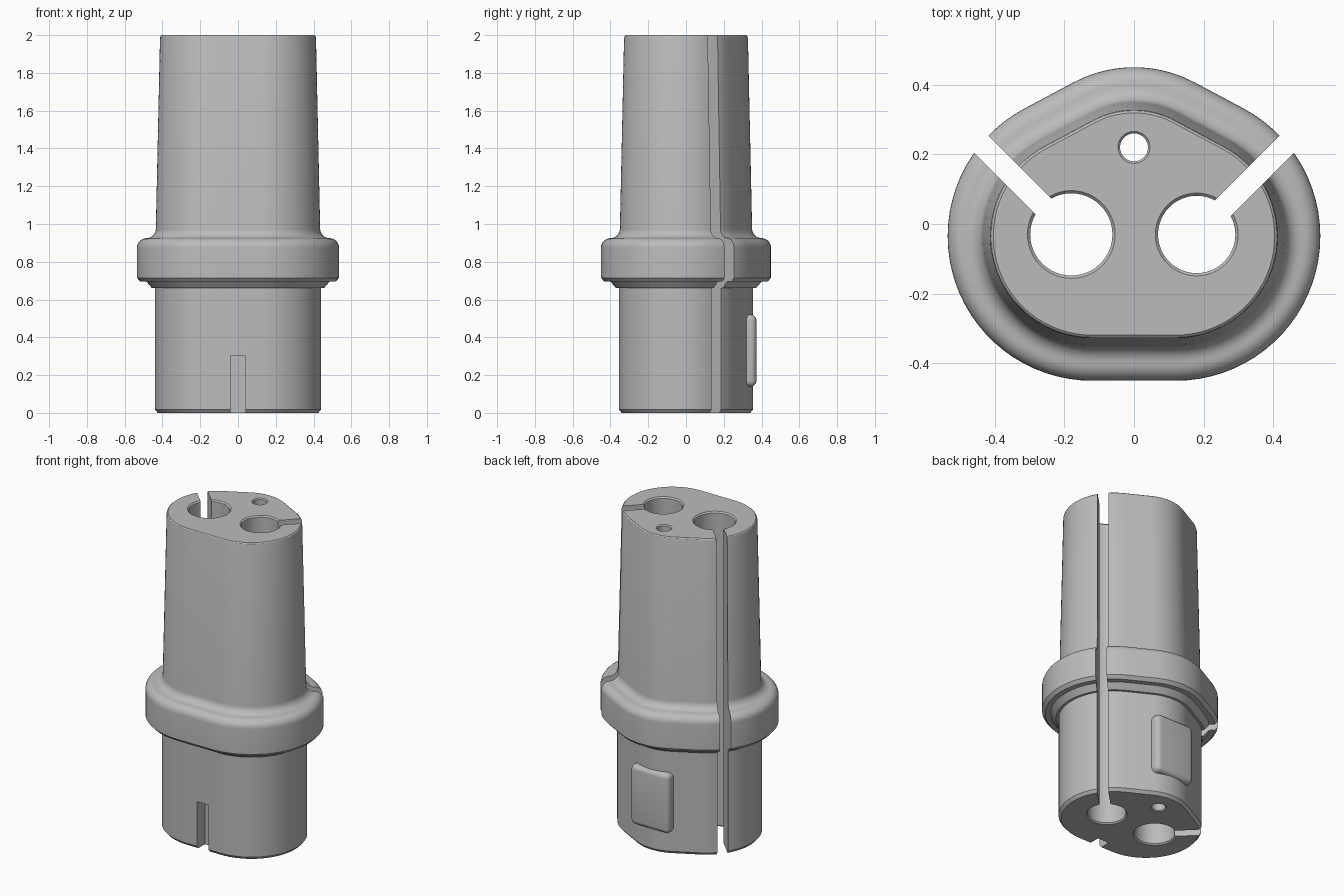
import bpy, bmesh, math
from mathutils import Matrix, Vector

cube = bpy.data.objects.get("Cube")
if cube:
    bpy.data.objects.remove(cube)

grey = bpy.data.materials.new("plain grey")
grey.use_nodes = True
grey.diffuse_color = (0.5, 0.5, 0.5, 1)
grey.node_tree.nodes["Principled BSDF"].inputs["Base Color"].default_value = grey.diffuse_color


def finish(bm, name):
    bmesh.ops.recalc_face_normals(bm, faces=bm.faces)
    mesh = bpy.data.meshes.new(name)
    bm.to_mesh(mesh)
    bm.free()
    obj = bpy.data.objects.new(name, mesh)
    bpy.context.collection.objects.link(obj)
    mesh.materials.append(grey)
    return obj


def loft(name, profile, outline):
    """Stack closed outlines; profile holds (size, height) pairs."""
    bm = bmesh.new()
    rings = [[bm.verts.new((x, y, z)) for x, y in outline(r)] for r, z in profile]
    n = len(rings[0])
    for low, high in zip(rings, rings[1:]):
        for i in range(n):
            j = (i + 1) % n
            bm.faces.new((low[i], low[j], high[j], high[i]))
    bm.faces.new(rings[0][::-1])
    bm.faces.new(rings[-1])
    return finish(bm, name)


def box(name, size, centre, angle=0, bevel=0):
    bm = bmesh.new()
    bmesh.ops.create_cube(bm, size=1)
    bmesh.ops.scale(bm, vec=size, verts=bm.verts)
    if bevel:
        bmesh.ops.bevel(bm, geom=bm.edges[:], offset=bevel, segments=5,
                        profile=0.5, affect='EDGES')
    move = Matrix.Translation(centre) @ Matrix.Rotation(angle, 4, 'Z')
    bmesh.ops.transform(bm, matrix=move, verts=bm.verts)
    return finish(bm, name)


def arc(cx, cy, r, start, end, steps):
    for i in range(steps + 1):
        a = math.radians(start + (end - start) * i / steps)
        yield cx + r * math.cos(a), cy + r * math.sin(a)


# Rounded triangular outline: two side arcs and a blunter back arc
SIDE_X, SIDE_Y, BACK_Y, SHRINK = 0.12, -0.035, 0.08, 0.045
span = Vector((-SIDE_X, BACK_Y - SIDE_Y))
tangent = math.degrees(math.atan2(span.y, span.x) - math.acos(SHRINK / span.length))


def body_outline(r):
    return [*arc(0, BACK_Y, r - SHRINK, tangent, 180 - tangent, 14),
            *arc(-SIDE_X, SIDE_Y, r, 180 - tangent, 270, 32),
            *arc(SIDE_X, SIDE_Y, r, 270, 360 + tangent, 32)]


# Body profile: plug, collar with rounded shoulder, tapered neck
profile = [(0.305, 0), (0.32, 0.018), (0.32, 0.66), (0.335, 0.66), (0.365, 0.695),
           (0.397, 0.695), (0.415, 0.715)]
profile += [(x, z) for x, z in arc(0.365, 0.875, 0.05, 0, 90, 7)]
profile += [(x, z) for x, z in arc(0.365, 0.975, 0.05, 270, 183, 7)]
profile += [(0.293, 1.985), (0.29, 1.995), (0.284, 2)]
body = loft("connector_body", profile, body_outline)


# Bores with chamfered mouths
def bore(x, y, radius, chamfer):
    mouths = [(radius + 2 * chamfer, -chamfer), (radius, chamfer),
              (radius, 2 - chamfer), (radius + 2 * chamfer, 2 + chamfer)]
    return loft("bore_cutter", mouths, lambda r: list(arc(x, y, r, 0, 352.5, 47)))


cutters = [bore(-0.18, -0.03, 0.118, 0.008),
           bore(0.18, -0.03, 0.111, 0.008),
           bore(0, 0.22, 0.04, 0.006)]

# Full height slots running diagonally out of the large bores
for side in (-1, 1):
    reach = 0.25
    cutters.append(box("slot_cutter", (0.5, 0.064, 3),
                       (side * (0.18 + reach * 0.71), -0.03 + reach * 0.71, 1),
                       side * math.pi / 4))

# Key notch at the front foot
cutters.append(box("notch_cutter", (0.08, 0.2, 0.6), (0, -0.375, 0)))

bpy.context.view_layer.objects.active = body
for cutter in cutters:
    cutter.hide_render = True
    cut = body.modifiers.new("cut", 'BOOLEAN')
    cut.operation = 'DIFFERENCE'
    cut.solver = 'EXACT'
    cut.object = cutter
    bpy.ops.object.modifier_apply(modifier=cut.name)
    bpy.data.objects.remove(cutter)

# Raised latch pad on the back
pad = box("latch_pad", (0.27, 0.094, 0.38), (0, 0.326, 0.33), bevel=0.03)

for obj in (body, pad):
    bpy.ops.object.select_all(action='DESELECT')
    obj.select_set(True)
    bpy.context.view_layer.objects.active = obj
    bpy.ops.object.shade_smooth_by_angle(angle=math.radians(30))
